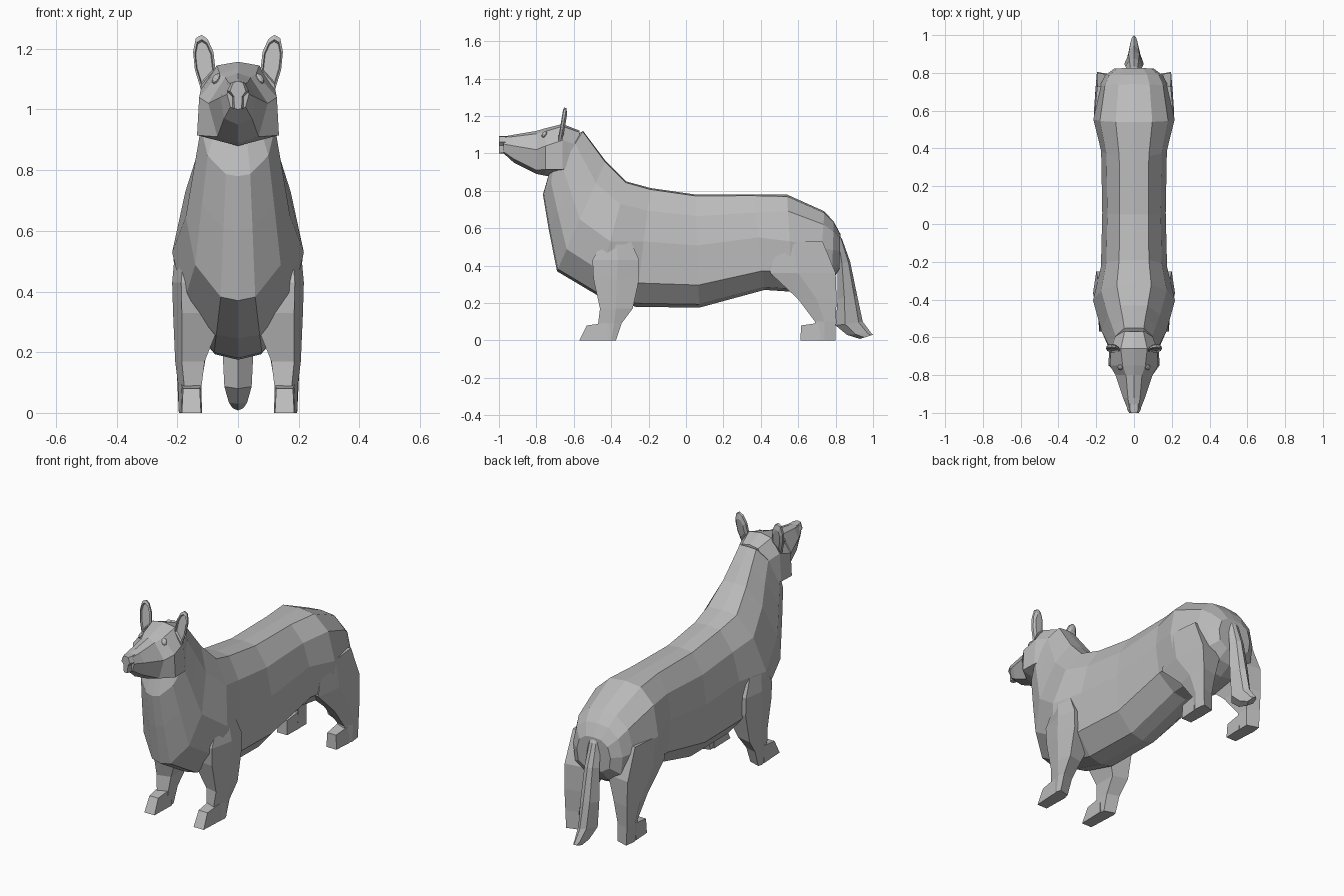
import bpy, bmesh, math
from mathutils import Vector

cube = bpy.data.objects.get("Cube")
if cube:
    bpy.data.objects.remove(cube, do_unlink=True)

grey = bpy.data.materials.new("coat grey")
grey.use_nodes = True
grey.diffuse_color = (0.5, 0.5, 0.5, 1)
grey.node_tree.nodes["Principled BSDF"].inputs["Base Color"].default_value = (0.5, 0.5, 0.5, 1)


def finish(name, bm):
    bmesh.ops.recalc_face_normals(bm, faces=bm.faces)
    mesh = bpy.data.meshes.new(name)
    bm.to_mesh(mesh)
    bm.free()
    mesh.materials.append(grey)
    obj = bpy.data.objects.new(name, mesh)
    bpy.context.collection.objects.link(obj)
    return obj


def loft(name, rings, side=1):
    """Skin closed rings of equal length and cap both ends."""
    bm = bmesh.new()
    vs = [[bm.verts.new((x * side, y, z)) for x, y, z in r] for r in rings]
    n = len(vs[0])
    for a, b in zip(vs, vs[1:]):
        for i in range(n):
            j = (i + 1) % n
            bm.faces.new((a[i], a[j], b[j], b[i]))
    bm.faces.new(vs[0])
    bm.faces.new(vs[-1])
    return finish(name, bm)


def whole(half):
    """Mirror a half ring that starts and ends on the centre line."""
    return half + [(-x, y, z) for x, y, z in half[-2:0:-1]]


# Half sections as (width fraction, top-to-bottom fraction)
CHEST = [(0, 0), (.42, .01), (.80, .20), (1, .53), (.82, .80), (.33, .98), (0, 1)]
BARREL = [(0, 0), (.45, .012), (.84, .19), (1, .45), (.98, .8), (.45, .97), (0, 1)]
RUMP = [(0, 0), (.45, .02), (.84, .17), (1, .48), (.92, .8), (.45, .97), (0, 1)]

# Body: section, top (y, z), bottom (y, z), half width
BODY = [(CHEST, -.60, 1.09, -.73, .90, .09), (CHEST, -.55, 1.12, -.765, .78, .122),
        (CHEST, -.49, 1.04, -.735, .60, .145), (CHEST, -.43, .96, -.69, .37, .172),
        (CHEST, -.32, .85, -.48, .245, .217), (BARREL, -.19, .815, -.27, .18, .175),
        (BARREL, .05, .78, .07, .175, .168), (BARREL, .36, .78, .42, .27, .174),
        (RUMP, .54, .78, .57, .26, .215), (RUMP, .74, .69, .71, .28, .183),
        (RUMP, .79, .635, .78, .32, .155), (RUMP, .825, .57, .82, .38, .105)]
loft("body", [whole([(w * fx, ty + (by - ty) * t, tz + (bz - tz) * t)
                     for fx, t in section]) for section, ty, tz, by, bz, w in BODY])

# Head: y, then half outline (x, z) from crown to jaw
HEAD = [(-.975, [(0, 1.09), (.025, 1.085), (.036, 1.05), (.025, 1.008), (0, 1.0)]),
        (-.92, [(0, 1.10), (.032, 1.09), (.058, 1.04), (.046, .97), (0, .95)]),
        (-.80, [(0, 1.12), (.042, 1.105), (.098, 1.02), (.068, .91), (0, .89)]),
        (-.75, [(0, 1.135), (.06, 1.118), (.128, 1.04), (.135, .915), (0, .88)]),
        (-.66, [(0, 1.157), (.07, 1.145), (.122, 1.07), (.132, .915), (0, .88)]),
        (-.57, [(0, 1.122), (.05, 1.113), (.09, 1.04), (.09, .93), (0, .90)])]
loft("head", [whole([(x, y, z) for x, z in half]) for y, half in HEAD])

# Nose pad
loft("nose", [whole([(0, y, 1.093), (.022 * s, y, 1.09), (.037 * s, y, 1.06),
                     (.019 * s, y, 1.043), (.017 * s, y, 1.002), (0, y, 1.0)])
              for y, s in ((-.95, 1), (-.98, 1), (-1.0, .7))])

# Tail: front (y, z), back (y, z), half width
TAIL = [(.77, .63, .80, .60, .025), (.80, .55, .835, .54, .035), (.81, .41, .878, .42, .045),
        (.81, .22, .915, .24, .052), (.80, .08, .945, .10, .045), (.86, .03, .99, .04, .03),
        (.93, .008, 1.0, .03, .018)]
loft("tail", [whole([(0, fy, fz), (w, fy + (by - fy) * .35, fz + (bz - fz) * .35),
                     (w * .55, fy + (by - fy) * .85, fz + (bz - fz) * .85), (0, by, bz)])
              for fy, fz, by, bz, w in TAIL])

# Legs: z, front y, outer crease y, back y, inner x, outer x
LEGS = {
    "front": [(0, -.48, -.40, -.375, .125, .195), (.09, -.47, -.385, -.345, .12, .197),
              (.17, -.46, -.375, -.285, .11, .207), (.33, -.495, -.37, -.25, .045, .214),
              (.43, -.50, -.365, -.25, .04, .217), (.56, -.43, -.38, -.31, .04, .205)],
    "hind": [(0, .68, .74, .80, .12, .195), (.10, .69, .74, .80, .12, .20),
             (.22, .60, .70, .805, .10, .205), (.36, .45, .60, .80, .06, .212),
             (.53, .49, .57, .73, .05, .21)],
}
# Paws: toe y, knuckle y, heel y
PAWS = {"front": (-.57, -.53, -.42), "hind": (.612, .615, .72)}


def leg_ring(z, front, crease, back, inner, outer):
    edge = outer - .1 * (outer - inner)
    return [(inner, front + .02, z), (edge - .012, front, z), (outer, crease, z),
            (edge, back, z), (inner, back - .02, z)]


for side, label in ((1, "left"), (-1, "right")):
    for kind, rows in LEGS.items():
        loft(f"{kind}_leg_{label}", [leg_ring(*r) for r in rows], side)
        toe, knuckle, heel = PAWS[kind]
        loft(f"{kind}_paw_{label}",
             [[(a, y, 0), (b, y, 0), (b - .004, y + (knuckle - toe) * k, h),
               (a + .004, y + (knuckle - toe) * k, h)]
              for y, a, b, h, k in ((toe, .122, .185, .08, 1), (heel, .118, .192, .095, 0))], side)

    # Ear: thin tapered plate with a recessed front
    outline = [(.073, 1.12), (.081, 1.19), (.10, 1.232), (.12, 1.246), (.139, 1.235),
               (.148, 1.19), (.142, 1.13), (.122, 1.065)]
    centre = Vector((.115, 1.16))

    def ear_ring(scale, depth):
        pts = [centre + (Vector(p) - centre) * scale for p in outline]
        return [(x, -.685 + (z - 1.07) * .17 + depth, z) for x, z in pts]

    loft(f"ear_{label}", [ear_ring(.74, .010), ear_ring(.82, 0), ear_ring(1, .004),
                          ear_ring(.95, .016), ear_ring(.6, .026)], side)

    # Eye: small almond dome
    bm = bmesh.new()
    bmesh.ops.create_uvsphere(bm, u_segments=8, v_segments=5, radius=.02)
    normal = Vector((.55, -.55, .63)).normalized()
    turn = normal.to_track_quat("Z", "Y")
    for v in bm.verts:
        p = turn @ Vector((v.co.x * .75, v.co.y * 1.1, v.co.z * .5))
        v.co = ((p.x + .072) * side, p.y - .758, p.z + 1.102)
    finish(f"eye_{label}", bm)
